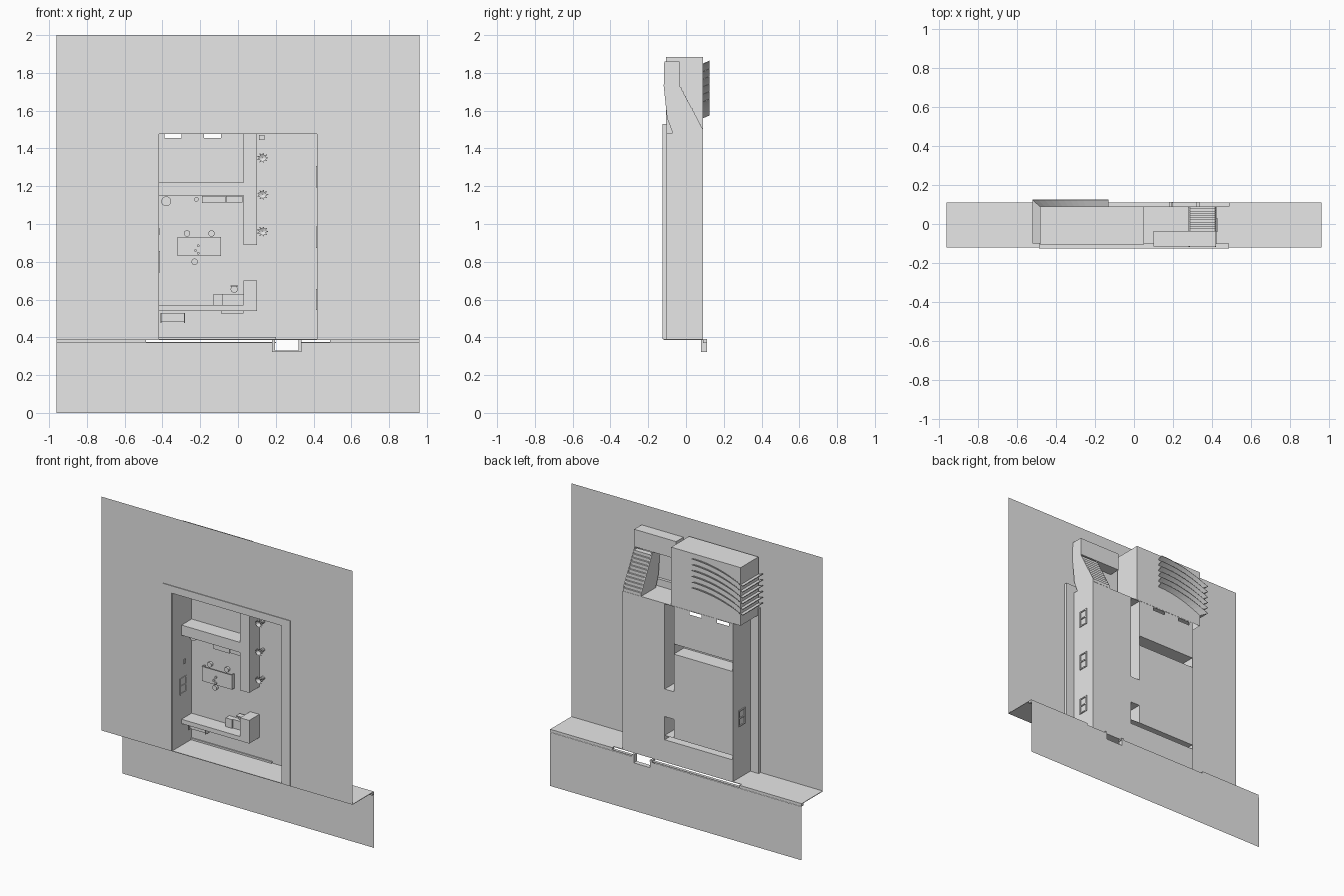
import bpy, bmesh, math
from mathutils import Matrix

cube = bpy.data.objects.get("Cube")
if cube:
    bpy.data.objects.remove(cube, do_unlink=True)

grey = bpy.data.materials.new("plain_grey")
grey.use_nodes = True
COLOUR = (0.8, 0.8, 0.8, 1)
grey.diffuse_color = COLOUR
grey.node_tree.nodes["Principled BSDF"].inputs["Base Color"].default_value = COLOUR

BACK = 0.09          # level of the back wall
FRONT = -0.12        # level of the large front sheet
BLOCK = -0.02        # front of the hollow dividers


def finish(name, bm):
    me = bpy.data.meshes.new(name)
    bm.to_mesh(me)
    bm.free()
    me.materials.append(grey)
    ob = bpy.data.objects.new(name, me)
    bpy.context.collection.objects.link(ob)
    return ob


def add_box(bm, x, y, z, open_side=None):
    """Add a box from three ranges; open_side is a direction left without a face."""
    mat = Matrix.LocRotScale(((x[0] + x[1]) / 2, (y[0] + y[1]) / 2, (z[0] + z[1]) / 2),
                             None, (x[1] - x[0], y[1] - y[0], z[1] - z[0]))
    verts = bmesh.ops.create_cube(bm, size=1, matrix=mat)["verts"]
    if open_side:
        bm.normal_update()
        axis, sign = open_side
        gone = [f for f in {f for v in verts for f in v.link_faces} if f.normal[axis] * sign > 0.9]
        bmesh.ops.delete(bm, geom=gone, context="FACES")


def boxes(name, *parts):
    bm = bmesh.new()
    for part in parts:
        add_box(bm, *part)
    return finish(name, bm)


def sheet(name, xs, zs, y, holes):
    """Upright sheet on a grid of lines, without the cells inside the holes."""
    bm = bmesh.new()
    for x0, x1 in zip(xs, xs[1:]):
        for z0, z1 in zip(zs, zs[1:]):
            cx, cz = (x0 + x1) / 2, (z0 + z1) / 2
            if any(a < cx < b and c < cz < d for a, b, c, d in holes):
                continue
            bm.faces.new([bm.verts.new(p) for p in ((x0, y, z0), (x1, y, z0), (x1, y, z1), (x0, y, z1))])
    bmesh.ops.remove_doubles(bm, verts=bm.verts, dist=0.0001)
    return finish(name, bm)


def side_panel(name, outline, x, width):
    """Outline in y and z, extruded along x."""
    bm = bmesh.new()
    face = bm.faces.new([bm.verts.new((x, y, z)) for y, z in outline])
    new = bmesh.ops.extrude_face_region(bm, geom=[face])["geom"]
    bmesh.ops.translate(bm, verts=[v for v in new if isinstance(v, bmesh.types.BMVert)], vec=(width, 0, 0))
    bmesh.ops.recalc_face_normals(bm, faces=bm.faces)
    return finish(name, bm)


def disc(name, x, z, radius, y0, y1, sides=16):
    bm = bmesh.new()
    mat = Matrix.Translation((x, (y0 + y1) / 2, z)) @ Matrix.Rotation(math.pi / 2, 4, "X")
    bmesh.ops.create_cone(bm, cap_ends=True, segments=sides, radius1=radius, radius2=radius,
                          depth=y1 - y0, matrix=mat)
    return finish(name, bm)


# Large front sheet with the room opening, ledge and lower sheet
sheet("front_sheet", (-0.96, -0.42, 0.42, 0.96), (0.39, 1.48, 2), FRONT, [(-0.42, 0.42, 0.39, 1.48)])
boxes("ledge", ((-0.96, 0.96), (FRONT, BACK), (0.386, 0.39)))
boxes("ledge_lip", *[((a, b), (BACK, 0.11), (0.37, top)) for a, b, top in
                     ((-0.96, -0.486, 0.39), (-0.486, 0.2, 0.376), (0.32, 0.486, 0.376), (0.486, 0.96, 0.39))])
sheet("lower_sheet", (-0.96, 0.19, 0.32, 0.96), (0, 0.33, 0.37), 0.112, [(0.19, 0.32, 0.33, 0.37)])
boxes("door_recess", ((0.18, 0.195), (0.08, 0.112), (0.325, 0.385)),
      ((0.32, 0.335), (0.08, 0.112), (0.325, 0.385)),
      ((0.18, 0.335), (0.08, 0.112), (0.322, 0.33)))
boxes("low_sill", ((-0.42, 0.2), (0.082, BACK), (0.39, 0.402)))

# Frame round the opening
boxes("opening_frame", ((-0.485, -0.42), (-0.125, -0.1), (0.39, 1.53)),
      ((0.42, 0.485), (-0.125, -0.1), (0.39, 1.53)),
      ((-0.485, 0.485), (-0.125, -0.1), (1.48, 1.53)))

# Room shell
boxes("room_sides", *[((min(s * 0.417, s * 0.421), max(s * 0.417, s * 0.421)), (FRONT, BACK), (0.39, 1.48))
                      for s in (-1, 1)])
boxes("room_roof", ((-0.42, 0.42), (FRONT, BACK), (1.477, 1.481)))
slots = [(-0.42, 0.03, 1.15, 1.22), (0.03, 0.1, 0.89, 1.48),
         (-0.42, 0.1, 0.54, 0.57), (0.03, 0.1, 0.57, 0.7)]
notches = [(-0.39, -0.3, 1.455, 1.48), (-0.18, -0.09, 1.455, 1.48)]
sheet("back_wall", (-0.42, -0.39, -0.3, -0.18, -0.09, 0.03, 0.1, 0.42),
      (0.39, 0.54, 0.57, 0.7, 0.89, 1.15, 1.22, 1.455, 1.48), BACK, slots + notches)

# Hollow dividers, open at the back
for name, (x0, x1, z0, z1) in zip(("upper_divider", "tall_divider", "lower_divider", "divider_stub"), slots):
    boxes(name, ((x0, x1), (BLOCK, BACK), (z0, z1), (1, 1)))


# Two-pane windows on the side walls
def window(name, side, z):
    x = (side * 0.42 - 0.007, side * 0.42 + 0.007)
    rails = [(x, (-0.04, 0.03), (z + d - 0.004, z + d + 0.004)) for d in (-0.052, 0, 0.052)]
    posts = [(x, (y, y + 0.008), (z - 0.056, z + 0.056)) for y in (-0.04, 0.022)]
    boxes(name, *rails, *posts)


for i, z in enumerate((0.6, 0.93, 1.25)):
    window(f"left_window_{i + 1}", 1, z)
window("right_window", -1, 0.8)

# Upper hall, open underneath
boxes("upper_hall", ((-0.48, 0.05), (-0.105, BACK), (1.482, 1.883), (2, -1)))

# Drooping fins that wrap round the corner of the upper hall
for i in range(6):
    bm = bmesh.new()
    top = 1.845 - 0.04 * i
    pairs = []
    for k in range(13):
        t = k / 12
        z = top - 0.085 * t * t
        x = -0.13 - 0.35 * t
        pairs.append(((x, BACK, z), (x - 0.04 * t, 0.125, z + 0.015)))
    pairs.append(((-0.48, -0.1, z), (-0.52, -0.1, z + 0.015)))
    rows = [[bm.verts.new(p) for p in pair] for pair in pairs]
    for a, b in zip(rows, rows[1:]):
        bm.faces.new((a[0], b[0], b[1], a[1]))
    fin = finish(f"fin_{i + 1}", bm)
    fin.modifiers.new("thickness", "SOLIDIFY").thickness = 0.005

# Upper gallery and the staircase to it
boxes("gallery", ((0.1, 0.42), (-0.115, -0.035), (1.74, 1.86)))
cheek = [(-0.115, 1.86), (-0.035, 1.86), (-0.035, 1.735), (BACK, 1.5), (BACK, 1.481),
         (-0.07, 1.481), (-0.1, 1.56), (-0.118, 1.73)]
side_panel("stair_cheek_left", cheek, 0.414, 0.006)
side_panel("stair_cheek_right", cheek, 0.28, 0.006)
STEPS = 11
run, rise = 0.125 / STEPS, 0.24 / STEPS
boxes("stair_steps", *[((0.286, 0.414), (-0.06, BACK - run * i), (1.482 + rise * i, 1.482 + rise * (i + 1)))
                       for i in range(STEPS)])

# Work table with stools and small tableware
boxes("work_table", ((-0.32, -0.09), (0.062, 0.068), (0.83, 0.93)),
      ((-0.32, -0.312), (0.068, BACK), (0.83, 0.93)), ((-0.098, -0.09), (0.068, BACK), (0.83, 0.93)))
for i, (x, z) in enumerate(((-0.27, 0.95), (-0.14, 0.95), (-0.23, 0.8))):
    disc(f"stool_{i + 1}", x, z, 0.017, 0.072, BACK)
for i, (x, z) in enumerate(((-0.21, 0.885), (-0.225, 0.86), (-0.21, 0.845))):
    disc(f"cup_{i + 1}", x, z, 0.007, 0.052, 0.062, 10)

# Cabinets, desk, bench and small fittings
boxes("wall_cabinet", ((-0.19, -0.065), (0.0, 0.03), (1.11, 1.148)), ((-0.063, 0.025), (0.0, 0.03), (1.115, 1.148)))
boxes("desk", ((-0.13, -0.08), (0.05, BACK), (0.57, 0.63)), ((-0.08, 0.03), (0.058, BACK), (0.57, 0.63)),
      ((-0.09, 0.03), (0.03, 0.06), (0.526, 0.54)))
disc("desk_chair", -0.02, 0.655, 0.02, 0.06, 0.075, 8)
boxes("chair_back", ((-0.04, 0.0), (0.035, 0.075), (0.668, 0.675)))
boxes("bench", ((-0.41, -0.28), (0.055, BACK), (0.48, 0.525)),
      ((-0.41, -0.405), (0.045, BACK), (0.475, 0.53)), ((-0.285, -0.28), (0.045, BACK), (0.475, 0.53)))
disc("wash_basin", -0.38, 1.12, 0.026, 0.05, BACK)
disc("wall_lamp", -0.22, 1.13, 0.012, 0.04, BACK)
boxes("corner_box", ((0.11, 0.14), (0.06, BACK), (1.445, 1.472)))
boxes("wall_switch", ((-0.42, -0.412), (0.0, 0.02), (0.945, 0.975)))

# Potted plants beside the tall divider
for i, z in enumerate((1.35, 1.155, 0.96)):
    disc(f"plant_pot_{i + 1}", 0.13, z, 0.012, 0.06, BACK, 10)
    bm = bmesh.new()
    for k in range(9):
        a = k * math.tau / 9
        c, s = math.cos(a), math.sin(a)
        tip = (0.13 + 0.032 * c, 0.045, z + 0.028 * s)
        mid = [(0.13 + 0.016 * c + e * s, 0.035, z + 0.016 * s - e * c) for e in (-0.006, 0.006)]
        bm.faces.new([bm.verts.new(p) for p in ((0.13, 0.06, z), mid[0], tip, mid[1])])
    finish(f"plant_leaves_{i + 1}", bm)
